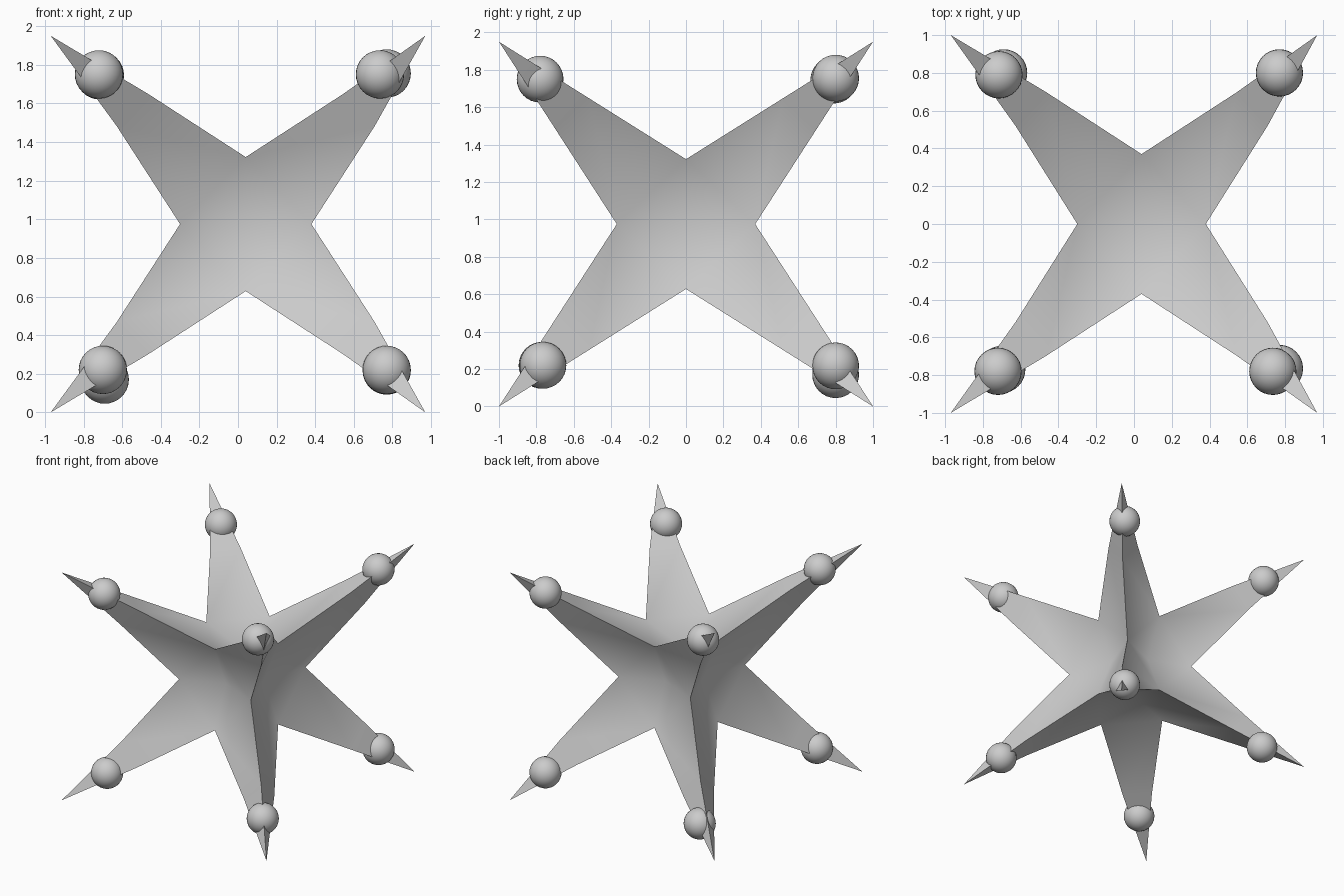
import bpy, bmesh
from math import radians
from mathutils import Vector
from itertools import product

if "Cube" in bpy.data.objects:
    bpy.data.objects.remove(bpy.data.objects["Cube"])

CENTRE = Vector((0.0, 0.0, 0.975))
SHIFT = Vector((0.04, 0, 0))       # the core sits slightly off the tips' centre
TIP = Vector((0.97, 1.0, 0.975))
MID = Vector((0.34, 0.37, 0.347))  # cube edge middles, pulled inward
HUB = Vector((0.205, 0.225, 0.21)) # cube face centres, pulled in further


def scaled(v, s):
    return Vector(a * b for a, b in zip(v, s))


# Star body: a cube whose eight corners are drawn out into three-sided spikes
bm = bmesh.new()
for sign in product((-1, 1), repeat=3):
    tip = CENTRE + scaled(TIP, sign)
    for axis in range(3):
        b, c = (axis + 1) % 3, (axis + 2) % 3

        def edge_mid(zero):
            s = list(sign)
            s[zero] = 0
            return scaled(MID, s)

        hub = Vector()
        hub[axis] = sign[axis] * HUB[axis]
        p, q = edge_mid(c), edge_mid(b)
        pm = p.lerp(scaled(TIP, sign), 0.52)
        qm = q.lerp(scaled(TIP, sign), 0.52)
        hub, p, q, pm, qm = (CENTRE + SHIFT + v for v in (hub, p, q, pm, qm))
        for pts in ((hub, p, q), (p, pm, qm, q), (pm, tip, qm)):
            bm.faces.new([bm.verts.new(v) for v in pts])
bmesh.ops.remove_doubles(bm, verts=bm.verts[:], dist=1e-4)
bmesh.ops.recalc_face_normals(bm, faces=bm.faces[:])
mesh = bpy.data.meshes.new("star_body")
bm.to_mesh(mesh)
bm.free()
body = bpy.data.objects.new("star_body", mesh)
bpy.context.collection.objects.link(body)
bpy.context.view_layer.objects.active = body
body.select_set(True)
bpy.ops.object.shade_smooth_by_angle(angle=radians(50))

# Balls threaded on the spikes, each placed a little by hand
balls = [(-0.72, -0.78, 1.75), (0.735, -0.78, 1.75),
         (-0.715, 0.79, 1.745), (0.77, 0.80, 1.755),
         (-0.70, -0.77, 0.22), (0.77, -0.765, 0.22),
         (-0.69, 0.80, 0.17), (0.77, 0.80, 0.217)]
for i, loc in enumerate(balls):
    bpy.ops.mesh.primitive_uv_sphere_add(segments=32, ring_count=16, radius=0.125, location=loc)
    ball = bpy.context.object
    ball.name = f"spike_ball_{i + 1}"
    bpy.ops.object.shade_smooth()
